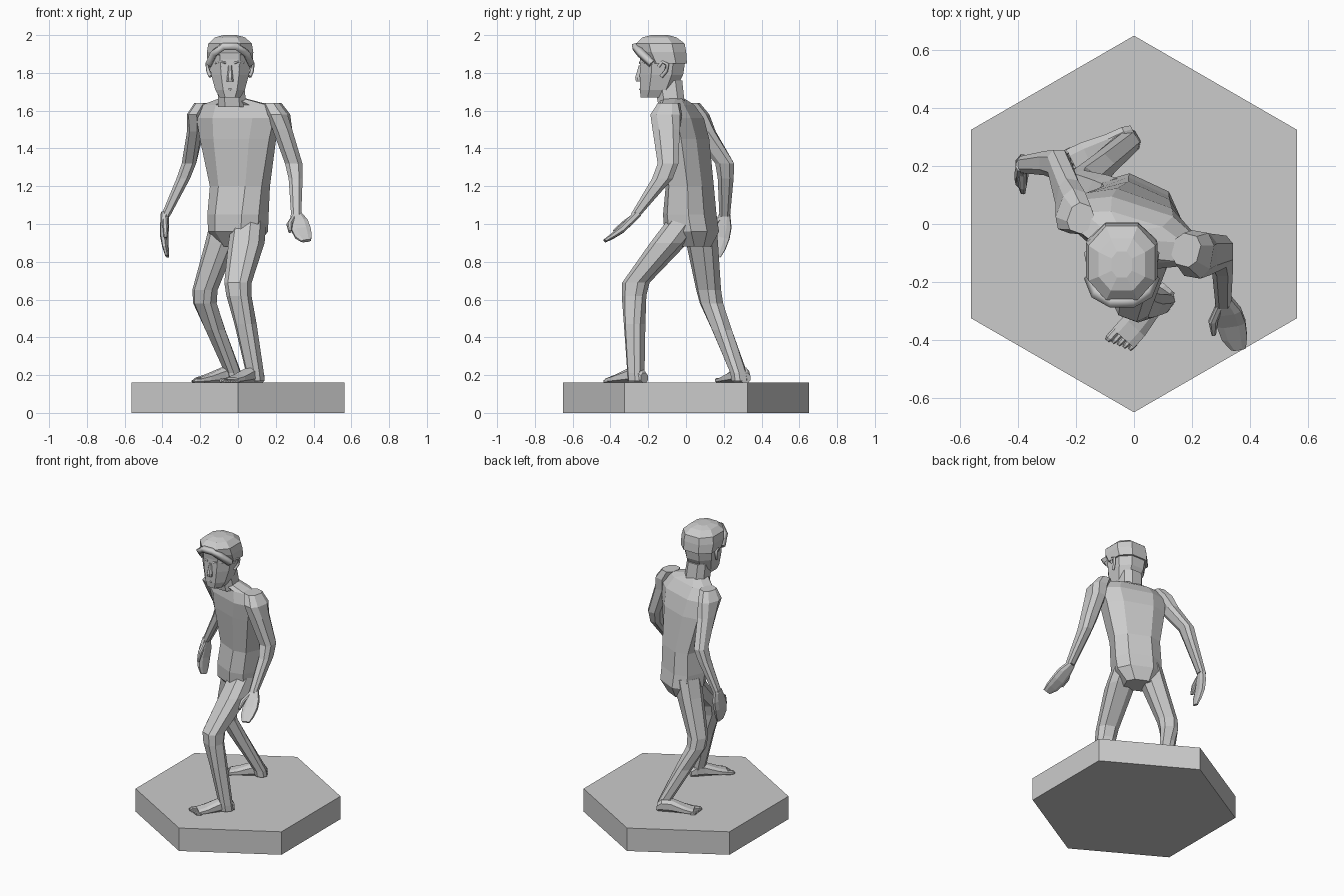
import bpy, bmesh
from math import cos, sin, pi, radians, copysign
from mathutils import Matrix, Euler


def loft(name, rings, loc=(0, 0, 0), rot=(0, 0, 0), n=8, p=0.75):
    """Skin rounded-box rings (x, y, z, half width, half depth, turn in degrees)."""
    bm = bmesh.new()
    norm = cos(pi / n) ** p
    loops = []
    for r in rings:
        x, y, z, a, b = r[:5]
        m = Matrix.Rotation(radians(r[5] if len(r) > 5 else 0), 2)
        loop = []
        for i in range(n):
            t = 2 * pi * (i + 0.5) / n
            u = a * copysign(abs(cos(t)) ** p, cos(t)) / norm
            v = b * copysign(abs(sin(t)) ** p, sin(t)) / norm
            loop.append(bm.verts.new((x + m[0][0] * u + m[0][1] * v,
                                      y + m[1][0] * u + m[1][1] * v, z)))
        loops.append(loop)
    for lo, hi in zip(loops, loops[1:]):
        for i in range(n):
            j = (i + 1) % n
            bm.faces.new((lo[i], lo[j], hi[j], hi[i]))
    bm.faces.new(loops[0])
    bm.faces.new(loops[-1])
    bmesh.ops.recalc_face_normals(bm, faces=bm.faces)
    e = Euler([radians(d) for d in rot])
    bm.transform(Matrix.Translation(loc) @ e.to_matrix().to_4x4())
    me = bpy.data.meshes.new(name)
    bm.to_mesh(me)
    bm.free()
    ob = bpy.data.objects.new(name, me)
    bpy.context.collection.objects.link(ob)
    return ob


def strip(name, pts, thick):
    """Thin faceted tube through points."""
    cu = bpy.data.curves.new(name, 'CURVE')
    cu.dimensions = '3D'
    cu.bevel_depth = thick
    cu.bevel_resolution = 0
    cu.use_fill_caps = True
    sp = cu.splines.new('POLY')
    sp.points.add(len(pts) - 1)
    for q, c in zip(sp.points, pts):
        q.co = (*c, 1)
    ob = bpy.data.objects.new(name, cu)
    bpy.context.collection.objects.link(ob)


# Hexagonal plinth
bpy.ops.mesh.primitive_cylinder_add(vertices=6, radius=0.65, depth=0.16, location=(0, 0, 0.08))
bpy.context.object.name = "hexagon_base"

# Torso, twisted so the left shoulder leads
loft("torso", [
    (0.00, 0.05, 0.88, 0.09, 0.07, -25),
    (0.00, 0.03, 0.96, 0.145, 0.125, -25),
    (0.00, 0.02, 1.05, 0.15, 0.12, -25),
    (0.01, 0.02, 1.20, 0.15, 0.105, -24),
    (0.00, -0.01, 1.45, 0.195, 0.105, -20),
    (0.00, -0.03, 1.56, 0.215, 0.095, -18),
    (-0.01, -0.045, 1.63, 0.18, 0.065, -17),
    (-0.03, -0.075, 1.665, 0.065, 0.06, -10)])
loft("neck", [
    (-0.03, -0.075, 1.62, 0.075, 0.07),
    (-0.04, -0.095, 1.76, 0.07, 0.075)])

# Legs: left forward, right trailing
loft("left_leg", [
    (0.06, 0.00, 1.02, 0.08, 0.09, -20),
    (0.045, -0.09, 0.90, 0.085, 0.09, -20),
    (0.00, -0.265, 0.69, 0.065, 0.065, -20),
    (0.005, -0.275, 0.62, 0.06, 0.058, -20),
    (0.04, -0.272, 0.47, 0.053, 0.05, -30),
    (0.09, -0.265, 0.21, 0.043, 0.04, -35),
    (0.095, -0.262, 0.17, 0.042, 0.04, -35)])
loft("right_leg", [
    (-0.06, 0.07, 1.02, 0.075, 0.08, -25),
    (-0.09, 0.085, 0.90, 0.075, 0.075, -25),
    (-0.175, 0.12, 0.65, 0.06, 0.058, -30),
    (-0.175, 0.135, 0.58, 0.056, 0.055, -35),
    (-0.12, 0.19, 0.44, 0.047, 0.05, -45),
    (-0.025, 0.28, 0.21, 0.04, 0.038, -60),
    (-0.02, 0.285, 0.17, 0.04, 0.038, -60)])

# Bare feet with toes; local x across, y up, z forward
for side, heel, turn, inner in (("left", (0.12, -0.22, 0.16), -42, -1),
                                ("right", (0.0, 0.315, 0.16), -64, 1)):
    pose = (90, 0, turn)
    loft(side + "_foot", [
        (0, 0.025, 0.0, 0.028, 0.025),
        (0, 0.04, 0.03, 0.036, 0.04),
        (0, 0.04, 0.09, 0.038, 0.04),
        (0, 0.022, 0.18, 0.05, 0.022),
        (0, 0.014, 0.235, 0.05, 0.014)], heel, pose)
    for k in range(5):
        x = inner * (0.036 - 0.0195 * k)
        w = 0.013 if k == 0 else 0.009
        tip = 0.278 - 0.007 * k
        loft(f"{side}_toe_{k + 1}", [
            (x, w, 0.22, w, w), (x, w, tip - 0.012, w, w),
            (x, w * 0.8, tip, w * 0.6, w * 0.6)], heel, pose)

# Arms
loft("left_arm", [
    (0.18, -0.09, 1.64, 0.045, 0.055, -15),
    (0.215, -0.105, 1.58, 0.055, 0.08, -10),
    (0.235, -0.105, 1.50, 0.052, 0.072),
    (0.295, -0.095, 1.32, 0.046, 0.055),
    (0.305, -0.125, 1.24, 0.037, 0.055),
    (0.308, -0.265, 1.05, 0.027, 0.028)])
loft("right_arm", [
    (-0.185, 0.02, 1.64, 0.04, 0.05, -20),
    (-0.215, 0.045, 1.58, 0.045, 0.075, -20),
    (-0.225, 0.09, 1.49, 0.04, 0.065, -10),
    (-0.26, 0.205, 1.32, 0.038, 0.05),
    (-0.29, 0.21, 1.24, 0.036, 0.042),
    (-0.385, 0.205, 1.04, 0.024, 0.028)])

# Relaxed hands with thumbs; local x across the palm, z along it
for side, wrist, pose in (("left", (0.307, -0.26, 1.05), (-46, -8, 8)),
                          ("right", (-0.387, 0.205, 1.05), (0, 14, 80))):
    loft(side + "_hand", [
        (0, 0, 0.01, 0.026, 0.02),
        (0.005, 0, -0.06, 0.046, 0.02),
        (0.005, 0, -0.12, 0.05, 0.018),
        (0.005, -0.01, -0.18, 0.044, 0.014),
        (0.01, -0.02, -0.225, 0.026, 0.009)], wrist, pose)
    loft(side + "_thumb", [
        (-0.015, -0.005, -0.02, 0.014, 0.014),
        (-0.05, -0.015, -0.08, 0.016, 0.014),
        (-0.06, -0.02, -0.14, 0.008, 0.009)], wrist, pose)

# Head
CX = -0.042
loft("head", [
    (CX, -0.17, 1.67, 0.055, 0.07),
    (CX, -0.15, 1.71, 0.078, 0.094),
    (CX, -0.13, 1.79, 0.10, 0.115),
    (CX, -0.123, 1.87, 0.112, 0.12),
    (CX, -0.13, 1.94, 0.112, 0.12),
    (CX, -0.14, 1.98, 0.08, 0.09)], p=0.85)

# Hair cap and raised fringe
loft("hair", [
    (CX, -0.105, 1.85, 0.119, 0.11),
    (CX, -0.125, 1.91, 0.123, 0.126),
    (CX, -0.135, 1.955, 0.115, 0.128),
    (CX, -0.14, 1.988, 0.08, 0.09),
    (CX, -0.14, 2.0, 0.035, 0.045)], p=0.85)
strip("fringe", [(CX + x, y, z) for x, y, z in (
    (-0.108, -0.18, 1.85), (-0.085, -0.24, 1.905), (-0.035, -0.268, 1.94),
    (0.035, -0.268, 1.94), (0.085, -0.24, 1.905), (0.108, -0.18, 1.85))], 0.024)

# Facial features
loft("nose", [
    (CX, -0.243, 1.755, 0.018, 0.022),
    (CX, -0.243, 1.775, 0.016, 0.026),
    (CX, -0.238, 1.84, 0.009, 0.012)])
strip("mouth", [(CX + x, y, 1.713) for x, y in ((-0.03, -0.236), (0, -0.243), (0.03, -0.236))], 0.006)
for side, s in (("left", 1), ("right", -1)):
    bpy.ops.mesh.primitive_uv_sphere_add(segments=8, ring_count=6, radius=0.012,
                                         location=(CX + s * 0.045, -0.233, 1.832))
    bpy.context.object.name = side + "_eye"
    strip(side + "_brow", [(CX + s * x, y, z) for x, y, z in (
        (0.022, -0.244, 1.852), (0.048, -0.241, 1.86), (0.078, -0.212, 1.852))], 0.006)
    strip(side + "_ear", [(CX + s * x, y, z) for x, y, z in (
        (0.106, -0.145, 1.835), (0.116, -0.125, 1.86), (0.12, -0.098, 1.845),
        (0.116, -0.105, 1.81), (0.104, -0.13, 1.78))], 0.01)
